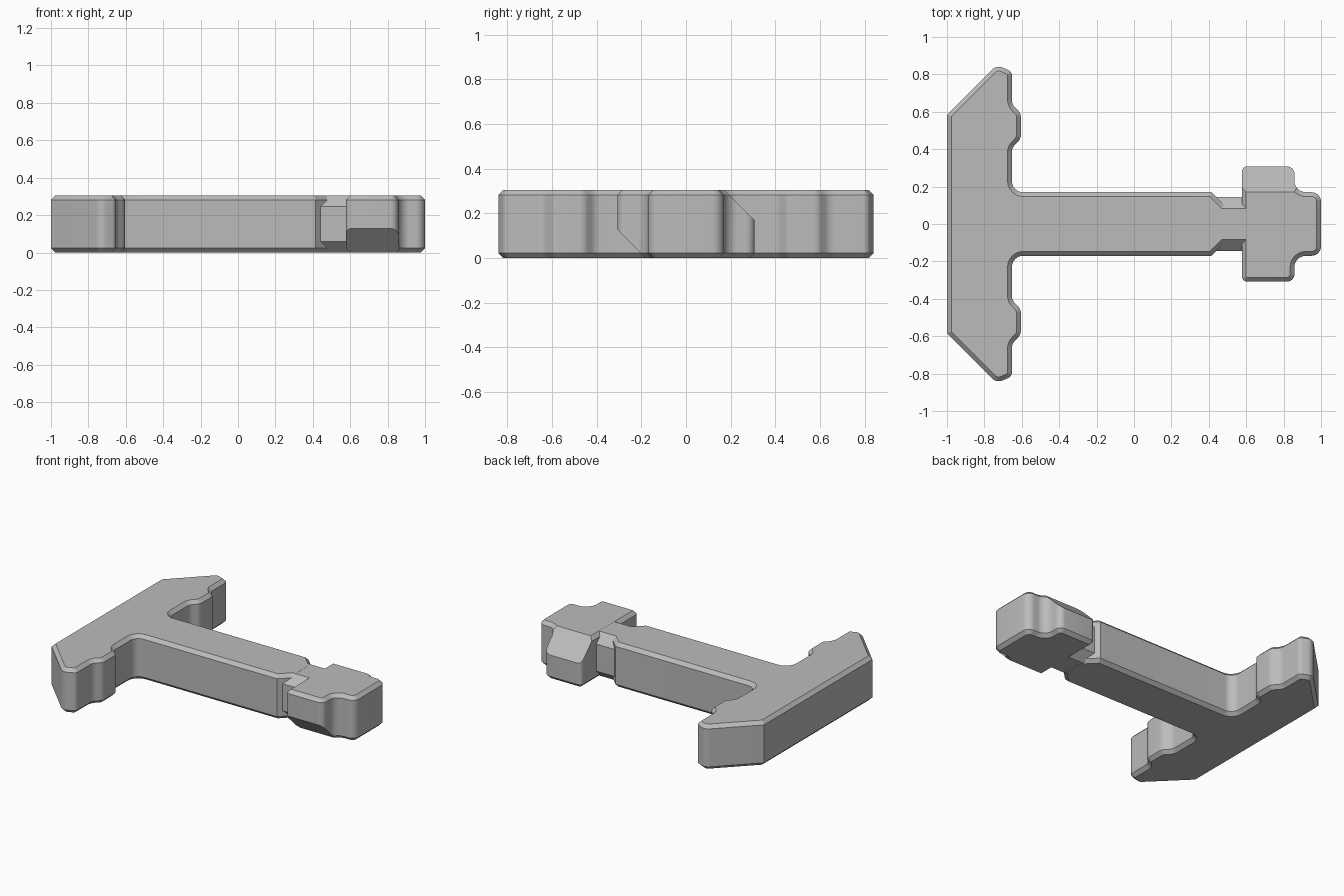
import bpy, bmesh, math
from mathutils import Vector

cube = bpy.data.objects.get("Cube")
if cube:
    bpy.data.objects.remove(cube, do_unlink=True)

HEIGHT = 0.305
CHAMFER = 0.023

grey = bpy.data.materials.new("plain grey")
grey.use_nodes = True
COLOUR = (0.5, 0.5, 0.5, 1)
grey.diffuse_color = COLOUR
grey.node_tree.nodes["Principled BSDF"].inputs["Base Color"].default_value = COLOUR


def rounded(corners, steps=6):
    """Turn (x, y, radius) corners into a closed outline with arcs."""
    out = []
    for i, (x, y, r) in enumerate(corners):
        p = Vector((x, y))
        if r == 0:
            out.append(p)
            continue
        a = (Vector(corners[i - 1][:2]) - p).normalized()
        b = (Vector(corners[(i + 1) % len(corners)][:2]) - p).normalized()
        half = a.angle(b) / 2
        centre = p + (a + b).normalized() * r / math.sin(half)
        start = p + a * r / math.tan(half) - centre
        end = p + b * r / math.tan(half) - centre
        for s in range(steps + 1):
            t = s / steps
            out.append(centre + start.lerp(end, t).normalized() * r)
    return out


def mirrored(half):
    """Complete a +y half outline with its -y copy."""
    return half + [(x, -y, r) for x, y, r in reversed(half)]


def prism(points, direction):
    """Extrude a closed loop of 3D points into a solid."""
    bm = bmesh.new()
    base = bm.faces.new([bm.verts.new(p) for p in points])
    new = bmesh.ops.extrude_face_region(bm, geom=[base], use_keep_orig=True)
    verts = [g for g in new["geom"] if isinstance(g, bmesh.types.BMVert)]
    bmesh.ops.translate(bm, verts=verts, vec=direction)
    bmesh.ops.recalc_face_normals(bm, faces=bm.faces)
    return bm


def plate(corners):
    """Upright slab with chamfered top and bottom rims."""
    bm = prism([(p.x, p.y, 0) for p in rounded(corners)], (0, 0, HEIGHT))
    rims = [e for e in bm.edges if abs(e.verts[0].co.z - e.verts[1].co.z) < 1e-5]
    bmesh.ops.bevel(bm, geom=rims, offset=CHAMFER, segments=1,
                    affect='EDGES', profile=0.5, clamp_overlap=False)
    return bm


def slice_off(bm, point, normal):
    """Cut away everything on the normal's side and cap the cut."""
    cut = bmesh.ops.bisect_plane(bm, geom=bm.verts[:] + bm.edges[:] + bm.faces[:],
                                 plane_co=point, plane_no=normal, clear_outer=True)
    edges = [g for g in cut["geom_cut"] if isinstance(g, bmesh.types.BMEdge)]
    bmesh.ops.edgenet_fill(bm, edges=edges)
    bmesh.ops.recalc_face_normals(bm, faces=bm.faces)


def finish(bm, name):
    mesh = bpy.data.meshes.new(name)
    bm.to_mesh(mesh)
    bm.free()
    obj = bpy.data.objects.new(name, mesh)
    bpy.context.collection.objects.link(obj)
    mesh.materials.append(grey)
    bpy.ops.object.select_all(action='DESELECT')
    obj.select_set(True)
    bpy.context.view_layer.objects.active = obj
    bpy.ops.object.shade_smooth_by_angle(angle=math.radians(30))
    return obj


# Cross handle and shaft in one outline
handle_half = [
    (-1, 0.585, 0), (-0.735, 0.85, 0.05), (-0.653, 0.815, 0.03),
    (-0.653, 0.64, 0.06), (-0.605, 0.592, 0.05),
    (-0.605, 0.455, 0.05), (-0.653, 0.407, 0.06),
    (-0.653, 0.17, 0.06), (0.415, 0.17, 0), (0.515, 0.07, 0),
]
finish(plate(mirrored(handle_half)), "handle_and_shaft")

# Eight-sided neck
low, high = 0.0005, HEIGHT - 0.0005
side, flat, drop = 0.145, 0.083, 0.06
half_section = [(flat, low), (side, drop), (side, HEIGHT - drop), (flat, high)]
section = half_section + [(-y, z) for y, z in reversed(half_section)]
finish(prism([(0.4, y, z) for y, z in section], (0.24, 0, 0)), "neck")

# Key head: wings sliced at opposite slopes
head_half = [
    (0.577, 0.308, 0.027), (0.858, 0.308, 0.04),
    (0.858, 0.17, 0.06), (1, 0.17, 0.05),
]
head = plate(mirrored(head_half))
slice_off(head, (0, 0.172, HEIGHT), (0, 1, 1))
slice_off(head, (0, -0.18, 0), (0, -1, -1))
finish(head, "key_head")
